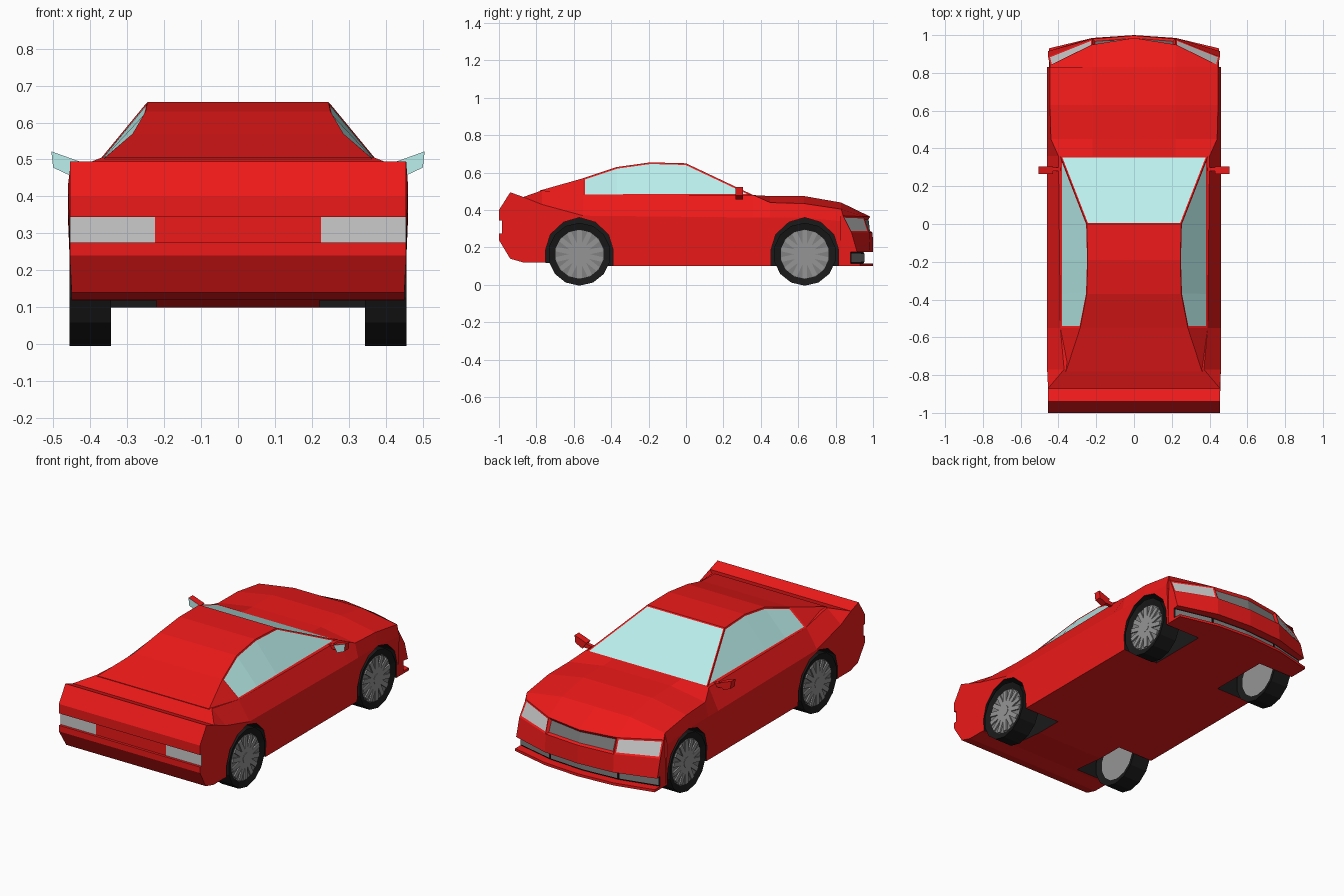
import bpy, bmesh, math
from mathutils import Matrix

if "Cube" in bpy.data.objects:
    bpy.data.objects.remove(bpy.data.objects["Cube"])

RED, GLASS, LIGHT, DARK, BLACK, RIM = range(6)
COLOURS = [(.85, .01, .01), (.5, .87, .85), (.7, .7, .7), (.22, .22, .22), (.01, .01, .01), (.3, .3, .3)]
NAMES = ["red_paint", "glass", "lamp", "grille", "rubber", "rim"]
PALETTE = []
for n, c in zip(NAMES, COLOURS):
    m = bpy.data.materials.new(n)
    m.diffuse_color = (*c, 1)
    m.use_nodes = True
    m.node_tree.nodes["Principled BSDF"].inputs["Base Color"].default_value = m.diffuse_color
    PALETTE.append(m)


def finish(name, bm):
    bmesh.ops.recalc_face_normals(bm, faces=bm.faces[:])
    me = bpy.data.meshes.new(name)
    bm.to_mesh(me)
    bm.free()
    for m in PALETTE:
        me.materials.append(m)
    ob = bpy.data.objects.new(name, me)
    bpy.context.collection.objects.link(ob)
    return ob


def face_maker(bm):
    """Face builder that shares vertices at equal positions."""
    cache = {}

    def face(pts, mat=RED):
        vs = []
        for p in pts:
            k = tuple(round(c, 4) for c in p)
            if k not in cache:
                cache[k] = bm.verts.new(k)
            if cache[k] not in vs:
                vs.append(cache[k])
        if len(vs) < 3:
            return None
        f = bm.faces.new(vs)
        f.material_index = mat
        return f
    return face


def loft(bm, stations):
    """Skin half sections (y, [(x, z)...]) mirrored across x = 0."""
    face = face_maker(bm)
    rings = []
    for y, half in stations:
        full = half + [(-x, z) for x, z in half[-2:0:-1]]
        rings.append([(x, y, z) for x, z in full])
    n = len(rings[0])
    out = {}
    for i in range(len(rings) - 1):
        a, b = rings[i], rings[i + 1]
        for j in range(n):
            k = (j + 1) % n
            out[i, j] = face([a[j], a[k], b[k], b[j]])
    face(rings[0])
    face(rings[-1])
    return out


def shell(bm, rows, mid, tip=None):
    """Closed block from left-right rows (x, y, z); y, z may be (centre, mid, outer)."""
    face = face_maker(bm)
    grid = []
    for x, y, z in rows:
        y = y if isinstance(y, tuple) else (y,) * 3
        z = z if isinstance(z, tuple) else (z,) * 3
        grid.append([(sx, y[k], z[k]) for sx, k in ((-x, 2), (-mid, 1), (0, 0), (mid, 1), (x, 2))])
    n = len(grid)
    out = {}
    for i in range(n):
        a, b = grid[i], grid[(i + 1) % n]
        for j in range(4):
            out[i, j] = face([a[j], a[j + 1], b[j + 1], b[j]])
    for c in (0, 4):
        face([g[c] for i, g in enumerate(grid) if i != tip])
        if tip is not None:
            face([grid[tip + d][c] for d in (-1, 0, 1)])
    return out


def panel(bm, faces, mat, t=.01, depth=-.003):
    bmesh.ops.recalc_face_normals(bm, faces=bm.faces[:])
    bmesh.ops.inset_region(bm, faces=faces, thickness=t, depth=depth, use_even_offset=True)
    for f in faces:
        f.material_index = mat


def prism(bm, poly, axis, lo, hi, mat=RED, lo_mat=None):
    """Extrude a 2D polygon along axis 0 (x) or 1 (y)."""
    face = face_maker(bm)
    at = (lambda p, t: (t, p[0], p[1])) if axis == 0 else (lambda p, t: (p[0], t, p[1]))
    face([at(p, lo) for p in poly], mat if lo_mat is None else lo_mat)
    face([at(p, hi) for p in poly], mat)
    for p, q in zip(poly, poly[1:] + poly[:1]):
        face([at(p, lo), at(q, lo), at(q, hi), at(p, hi)], mat)


AXLES = (-.57, .635)

# main body between bumpers: y, bottom z, waist z, shoulder x and z, centre z
bm = bmesh.new()
loft(bm, [(y, [(0, zb), (.45, zb), (.46, zw), (sx, sz), (.22, cz), (0, cz)]) for y, zb, zw, sx, sz, cz in (
    (-.77, .12, .43, .37, .505, .505),
    (-.55, .10, .37, .39, .48, .48),
    (.36, .10, .36, .40, .48, .48),
    (.45, .10, .36, .44, .44, .475),
    (.63, .10, .36, .445, .435, .475),
    (.83, .10, .34, .445, .405, .44))])
body = finish("body", bm)

# black wheel wells cut from the body
bm = bmesh.new()
arch = [(-.18, 0), (-.18, .19), (-.155, .27), (-.085, .335), (0, .36),
        (.085, .335), (.155, .27), (.18, .19), (.18, 0)]
for yc in AXLES:
    for s in (-1, 1):
        prism(bm, [(yc + y, z) for y, z in arch], 0, s * .22, s * .6, BLACK)
cutter = finish("wheel_well_cutter", bm)
cutter.hide_render = True
mod = body.modifiers.new("wells", 'BOOLEAN')
mod.operation, mod.solver, mod.object = 'DIFFERENCE', 'EXACT', cutter
bpy.context.view_layer.objects.active = body
bpy.ops.object.modifier_apply(modifier="wells")
bpy.data.objects.remove(cutter)

# front bumper, lamps and grilles
bm = bmesh.new()
tip_y, slot_y = (1, .985, .93), (.95, .935, .88)
f = shell(bm, [
    (.45, .83, .10),
    (.45, tip_y, .10),
    (.45, tip_y, .115),
    (.45, slot_y, .115),
    (.45, slot_y, .175),
    (.455, (1, .985, .915), .175),
    (.455, (.998, .98, .885), .28),
    (.445, (.985, .95, .84), (.365, .365, .37)),
    (.445, .83, (.44, .44, .405)),
    (.455, .83, .34)], .22)
for j in range(4):
    f[3, j].material_index = BLACK
panel(bm, [f[6, 0]], LIGHT)
panel(bm, [f[6, 3]], LIGHT)
panel(bm, [f[6, 1], f[6, 2]], DARK, .012, -.012)
panel(bm, [f[3, 1], f[3, 2]], DARK, .008, .004)
panel(bm, [f[3, 0]], DARK, .008, .004)
panel(bm, [f[3, 3]], DARK, .008, .004)
finish("front_bumper", bm)

# rear bumper, tail lamps and ducktail
bm = bmesh.new()
f = shell(bm, [
    (.45, -.77, .12), (.45, -.87, .12), (.45, -.94, .14), (.455, -1, .24),
    (.455, -1, .275), (.455, -.985, .275), (.455, -.985, .345), (.455, -1, .345),
    (.455, -1, .40), (.455, -.94, .495), (.455, -.87, .47),
    (.37, -.77, .505), (.46, -.77, .43)], .225, tip=11)
f[5, 0].material_index = f[5, 3].material_index = LIGHT
finish("rear_bumper", bm)

# cabin: y, base x, roof edge x, roof z
bm = bmesh.new()
f = loft(bm, [(y, [(0, .46), (bx, .48), (rx, rz), (0, rz)]) for y, bx, rx, rz in (
    (.36, .39, .39, .48),
    (0, .39, .25, .65),
    (-.19, .39, .245, .655),
    (-.37, .39, .25, .63),
    (-.55, .39, .285, .57),
    (-.78, .375, .36, .505))])
panel(bm, [f[0, 2], f[0, 3]], GLASS, .008)
for j in (1, 4):
    panel(bm, [f[i, j] for i in range(4)], GLASS, .009)
finish("cabin", bm)

# door mirrors
for s, side in ((-1, "left"), (1, "right")):
    bm = bmesh.new()
    prism(bm, [(s * x, z) for x, z in ((.43, .495), (.455, .457), (.5, .478), (.505, .522))], 1, .265, .305, RED, GLASS)
    prism(bm, [(s * x, z) for x, z in ((.38, .48), (.38, .46), (.46, .465), (.45, .49))], 1, .28, .30)
    finish(side + "_mirror", bm)

# wheels: tyre with recessed rim faces, spokes and hub
TURN = Matrix.Rotation(math.pi / 2, 4, 'Y')
R = .168
for yc, end in zip(AXLES, ("rear", "front")):
    for s, side in ((-1, "left"), (1, "right")):
        bm = bmesh.new()
        bmesh.ops.create_cone(bm, cap_ends=True, segments=14, radius1=R, radius2=R, depth=.112,
                              matrix=TURN @ Matrix.Rotation(math.pi / 14, 4, 'Z'))
        for fc in bm.faces:
            fc.material_index = BLACK
        for cap in [fc for fc in bm.faces if len(fc.verts) == 14]:
            panel(bm, [cap], DARK if cap.normal.x * s > 0 else RIM, .036, -.012)
        first = len(bm.faces)
        for k in range(14):
            bmesh.ops.create_cube(bm, size=1, matrix=Matrix.Rotation(k * math.tau / 14, 4, 'X')
                                  @ Matrix.Translation((s * .047, 0, .073))
                                  @ Matrix.Diagonal((.01, .026, .106, 1)))
        bmesh.ops.create_cone(bm, cap_ends=True, segments=14, radius1=.03, radius2=.03, depth=.014,
                              matrix=Matrix.Translation((s * .047, 0, 0)) @ TURN)
        bm.faces.ensure_lookup_table()
        for fc in bm.faces[first:]:
            fc.material_index = RIM
        wheel = finish(f"{end}_{side}_wheel", bm)
        wheel.location = (s * .4, yc, R * math.cos(math.pi / 14))
